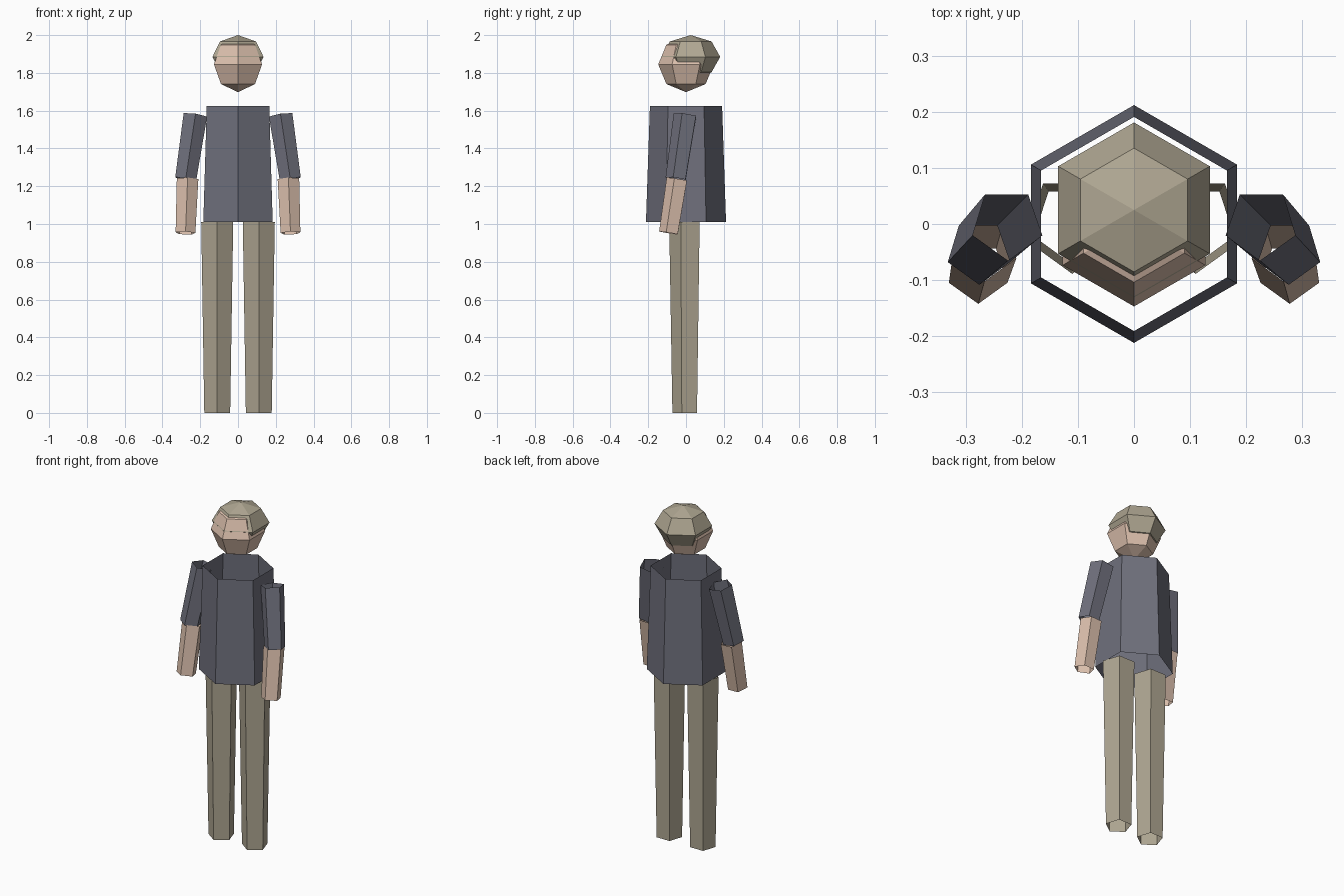
import bpy, bmesh, math
from mathutils import Vector

if "Cube" in bpy.data.objects:
    bpy.data.objects.remove(bpy.data.objects["Cube"])


def material(name, rgb):
    m = bpy.data.materials.new(name)
    m.diffuse_color = (*rgb, 1.0)
    m.use_nodes = True
    m.node_tree.nodes["Principled BSDF"].inputs["Base Color"].default_value = m.diffuse_color
    return m


SHIRT = material("slate_cloth", (0.160, 0.163, 0.203))
SKIN = material("skin", (0.72, 0.53, 0.42))
KHAKI = material("khaki_cloth", (0.43, 0.385, 0.288))


def add_object(name, bm, mat):
    bmesh.ops.recalc_face_normals(bm, faces=bm.faces[:])
    mesh = bpy.data.meshes.new(name)
    bm.to_mesh(mesh)
    bm.free()
    mesh.materials.append(mat)
    obj = bpy.data.objects.new(name, mesh)
    bpy.context.collection.objects.link(obj)
    return obj


def tube(name, mat, sides, top, bottom, r_top, r_bottom):
    """Open tapered tube with one corner facing the front."""
    top, bottom = Vector(top), Vector(bottom)
    axis = (top - bottom).normalized()
    front = Vector((0, -1, 0))
    front = (front - axis * front.dot(axis)).normalized()
    side = axis.cross(front)
    bm = bmesh.new()
    rings = []
    for centre, r in ((top, r_top), (bottom, r_bottom)):
        rings.append([bm.verts.new(centre + r * (math.cos(a) * front + math.sin(a) * side))
                      for a in (2 * math.pi * i / sides for i in range(sides))])
    for i in range(sides):
        j = (i + 1) % sides
        bm.faces.new((rings[0][i], rings[0][j], rings[1][j], rings[1][i]))
    return add_object(name, bm, mat)


def ball(name, mat, centre, radius, height):
    """Six-sided faceted ball with corners on the x axis."""
    bm = bmesh.new()
    bmesh.ops.create_uvsphere(bm, u_segments=6, v_segments=4, radius=1)
    for v in bm.verts:
        v.co = Vector((v.co.x * radius, v.co.y * radius, v.co.z * height)) + Vector(centre)
    return add_object(name, bm, mat)


# Torso
tube("shirt_body", SHIRT, 6, (0, 0, 1.625), (0, 0, 1.01), 0.191, 0.212)

# Limbs, mirrored left and right
for label, s in (("left", -1), ("right", 1)):
    tube(label + "_trouser_leg", KHAKI, 5,
         (s * 0.11, 0, 1.01), (s * 0.11, 0, 0), 0.089, 0.072)
    tube(label + "_sleeve", SHIRT, 5,
         (s * 0.226, 0, 1.575), (s * 0.277, -0.05, 1.237), 0.066, 0.059)
    tube(label + "_forearm", SKIN, 5,
         (s * 0.267, -0.043, 1.237), (s * 0.278, -0.088, 0.952), 0.060, 0.055)

# Head and the cap set slightly back over it
ball("head", SKIN, (0, 0, 1.845), 0.147, 0.147)
ball("cap", KHAKI, (0, 0.025, 1.885), 0.156, 0.115)
